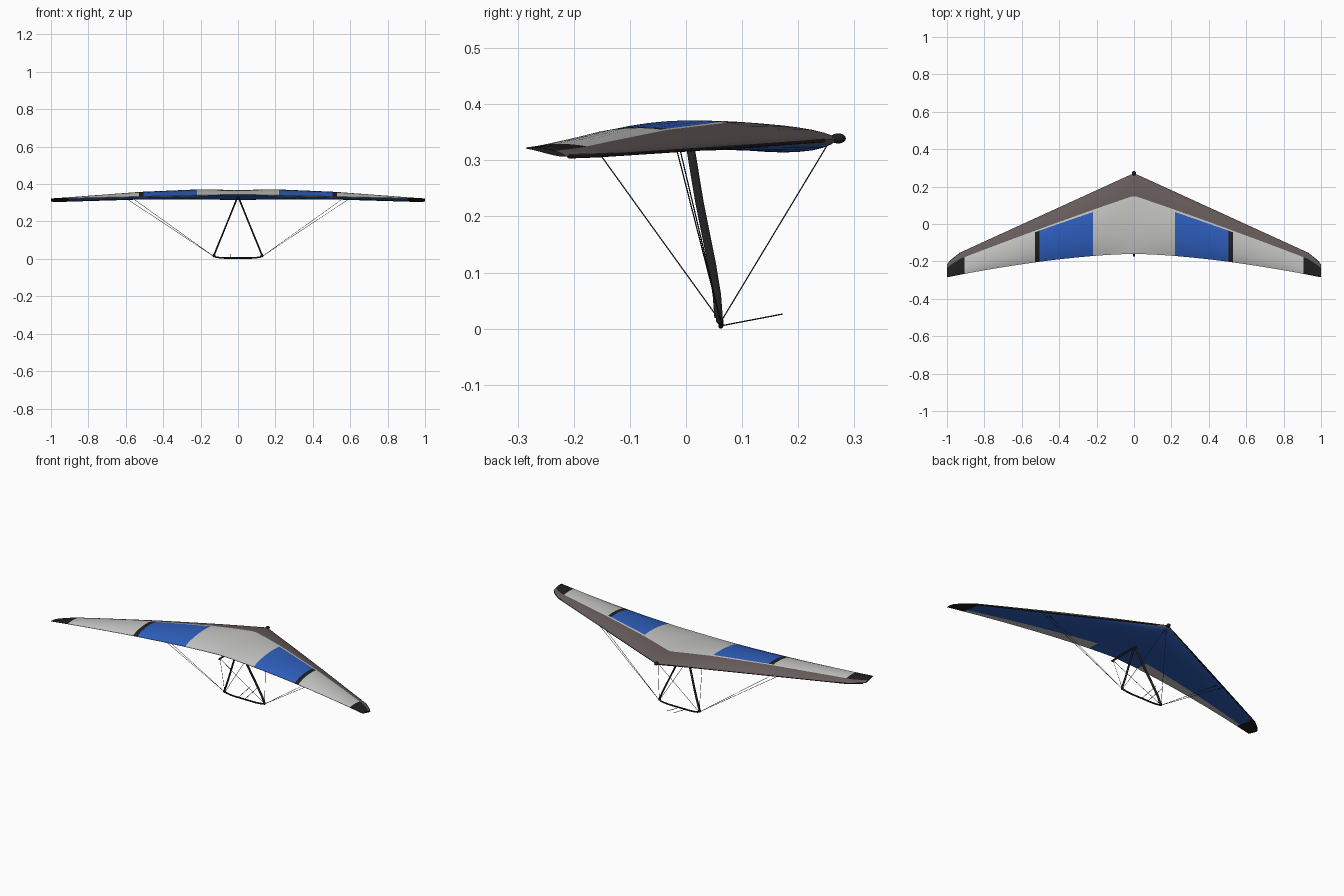
import bpy, bmesh, math
from mathutils import Vector

if "Cube" in bpy.data.objects:
    bpy.data.objects.remove(bpy.data.objects["Cube"])


def material(name, rgb):
    m = bpy.data.materials.new(name)
    m.diffuse_color = (*rgb, 1)
    m.use_nodes = True
    m.node_tree.nodes["Principled BSDF"].inputs["Base Color"].default_value = m.diffuse_color
    return m


GREY = material("light_grey_sail", (0.56, 0.56, 0.55))
BLUE = material("blue_sail", (0.028, 0.115, 0.52))
BROWN = material("brown_edge_cloth", (0.135, 0.105, 0.105))
BLACK = material("black_parts", (0.014, 0.014, 0.014))
STEEL = material("dark_wire", (0.05, 0.05, 0.05))


def finish(name, bm, mats, angle=40):
    bmesh.ops.recalc_face_normals(bm, faces=bm.faces)
    me = bpy.data.meshes.new(name)
    bm.to_mesh(me)
    bm.free()
    ob = bpy.data.objects.new(name, me)
    bpy.context.collection.objects.link(ob)
    for m in mats:
        me.materials.append(m)
    bpy.ops.object.select_all(action='DESELECT')
    ob.select_set(True)
    bpy.context.view_layer.objects.active = ob
    bpy.ops.object.shade_smooth_by_angle(angle=math.radians(angle))
    return ob


def tube(name, pts, ra, mat, rb=None, wide=(0, 1, 0), sides=10):
    """Sweep an ellipse along points; ra lies along the 'wide' axis."""
    rb = rb or ra
    pts = [Vector(p) for p in pts]
    bm = bmesh.new()
    rings = []
    for i, p in enumerate(pts):
        d = (pts[min(i + 1, len(pts) - 1)] - pts[max(i - 1, 0)]).normalized()
        a = Vector(wide)
        a = (a - d * a.dot(d)).normalized()
        b = d.cross(a)
        rings.append([bm.verts.new(p + a * ra * math.cos(t) + b * rb * math.sin(t))
                      for t in (2 * math.pi * k / sides for k in range(sides))])
    for r, s in zip(rings, rings[1:]):
        for k in range(sides):
            n = (k + 1) % sides
            bm.faces.new((r[k], r[n], s[n], s[k]))
    bm.faces.new(rings[0])
    bm.faces.new(rings[-1])
    return finish(name, bm, [mat])


def ball(name, loc, radii, mat):
    bm = bmesh.new()
    bmesh.ops.create_uvsphere(bm, u_segments=16, v_segments=10, radius=1)
    for v in bm.verts:
        v.co = Vector(loc) + Vector(a * b for a, b in zip(v.co, radii))
    return finish(name, bm, [mat])


def ramp(x, pts):
    for (a, p), (b, q) in zip(pts, pts[1:]):
        if x <= b:
            return p + (q - p) * (x - a) / (b - a)
    return pts[-1][1]


# Wing planform and section rules
def lead_y(x):
    return ramp(x, [(0, 0.268), (0.015, 0.265), (0.93, -0.153), (0.97, -0.185), (1, -0.215)])


def lead_z(x):
    return 0.338 - 0.030 * x


def wing_point(x, f, side):
    s = abs(x)
    le, te = lead_y(s), -0.16 - 0.125 * s ** 1.6
    z = lead_z(s) + (0.345 - 0.022 * s - lead_z(s)) * f
    if side > 0:
        h = ramp(s, [(0, .026), (.1, .032), (.22, .036), (.52, .031), (.8, .017), (1, .005)])
        z += h * f ** 0.6 * (1 - f) ** 0.8 / 0.385
    else:
        h = ramp(s, [(0, .025), (.12, .019), (.3, .012), (.6, .006), (1, .003)])
        z -= h * f ** 0.6 * (1 - f) ** 2 / 0.245 + 0.002 * f
    return (x, le + (te - le) * f, z)


def wing_colour(s, f, side):
    if s > 0.905 and (f > 0.25 or side < 0):
        return 3
    if side < 0:
        if f < 0.02:
            return 2
        return 0 if f > 0.8 and s > 0.16 else 1
    if f < 0.28:
        return 2
    if f > 0.315 and 0.22 < s < 0.505:
        return 1
    if f > 0.315 and 0.505 < s < 0.53:
        return 3
    return 0


# Sail: one closed double skin with coloured panels
half = [0.015, 0.06, 0.11, 0.16, 0.22, 0.3, 0.4, 0.505, 0.53, 0.6, 0.7, 0.8, 0.86,
        0.905, 0.93, 0.95, 0.97, 0.985, 1.0]
xs = [-x for x in reversed(half)] + [0.0] + half
fs = [0.005, 0.02, 0.05, 0.1, 0.16, 0.22, 0.28, 0.315, 0.4, 0.5, 0.6, 0.7, 0.8, 0.9, 1.0]
prof = [(f, 1) for f in reversed(fs)] + [(0.0, 1)] + [(f, -1) for f in fs]
bm = bmesh.new()
rows = [[bm.verts.new(wing_point(x, f, sd)) for f, sd in prof] for x in xs]
for i in range(len(xs) - 1):
    for j in range(len(prof)):
        n = (j + 1) % len(prof)
        face = bm.faces.new((rows[i][j], rows[i][n], rows[i + 1][n], rows[i + 1][j]))
        side = 1 if j < len(fs) else -1
        face.material_index = wing_colour(abs(xs[i] + xs[i + 1]) / 2,
                                          (prof[j][0] + prof[n][0]) / 2, side)
for row in (rows[0], rows[-1]):
    bm.faces.new(row).material_index = 3
finish("sail", bm, [GREY, BLUE, BROWN, BLACK], 50)

# Keel tube and nose cap
tube("keel", [(0, 0.275, 0.338), (0, -0.174, 0.327)], 0.005, BLACK, wide=(1, 0, 0))
ball("nose_cap", (0, 0.271, 0.339), (0.011, 0.014, 0.009), BLACK)

corner_x, corner_y = 0.128, 0.060
for sx, tag in ((1, "right"), (-1, "left")):
    # Leading edge tube showing under the cloth
    tube(f"{tag}_leading_tube",
         [(sx * x, lead_y(x) - 0.004, lead_z(x) - 0.001) for x in (0.05, 0.5, 0.93, 0.97, 0.99)],
         0.004, BLACK, wide=(0, 0, 1))
    # Gently bowed streamlined upright
    tube(f"{tag}_upright",
         [(sx * 0.004, 0.007, 0.328), (sx * 0.045, 0.024, 0.225), (sx * 0.09, 0.046, 0.115),
          (sx * 0.113, 0.055, 0.06), (sx * corner_x, 0.058, 0.02)], 0.0075, BLACK, rb=0.004)
    ball(f"{tag}_corner_joint", (sx * corner_x, 0.059, 0.018), (0.008, 0.006, 0.010), BLACK)
    # Rigging wires
    foot = (sx * corner_x, corner_y + 0.002, 0.012)
    for part, end in (("nose", (0, 0.256, 0.334)), ("tail", (0, -0.165, 0.327)),
                      ("outer", (sx * 0.6, -0.018, 0.325)), ("inner", (sx * 0.565, -0.012, 0.325))):
        tube(f"{tag}_{part}_wire", [foot, end], 0.0011, STEEL, wide=(0.3, 1, 0.2), sides=6)

# Base bar with raised ends
path = [(0.128, 0.016), (0.118, 0.010), (0.10, 0.007), (0.07, 0.0045)]
bar = [(-x, 0.062, z) for x, z in path] + [(x, 0.062, z) for x, z in reversed(path)]
tube("base_bar", bar, 0.0045, BLACK)

# Thin rods reaching forward from the base bar
for k, x in enumerate((-0.04, 0.0)):
    tube(f"forward_rod_{k + 1}", [(x, 0.062, 0.005), (x, 0.172, 0.026)], 0.0013, BLACK,
         wide=(1, 0, 0), sides=6)
